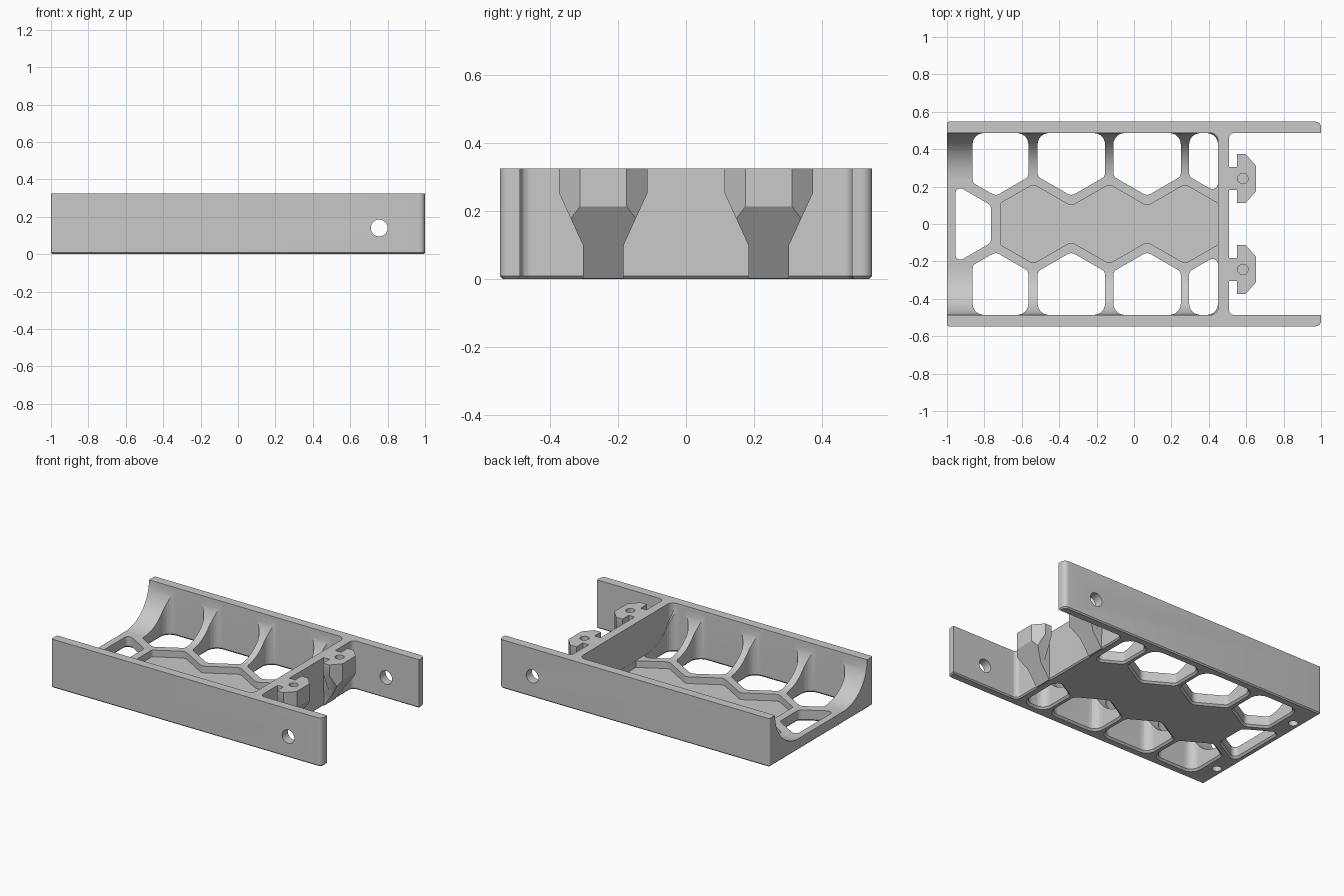
import bpy, bmesh, math
from mathutils import Vector

if "Cube" in bpy.data.objects:
    bpy.data.objects.remove(bpy.data.objects["Cube"])

gray = bpy.data.materials.new("plain gray")
gray.diffuse_color = (0.585, 0.585, 0.585, 1)
gray.use_nodes = True
gray.node_tree.nodes["Principled BSDF"].inputs["Base Color"].default_value = gray.diffuse_color


def rounded(points, steps=7):
    """Outline with filleted corners; each point is (u, v, radius)."""
    out, n = [], len(points)
    for i in range(n):
        p = Vector(points[i][:2])
        r = points[i][2]
        if r <= 0:
            out.append(p)
            continue
        a = (Vector(points[i - 1][:2]) - p).normalized()
        b = (Vector(points[(i + 1) % n][:2]) - p).normalized()
        half = a.angle(b) / 2
        centre = p + (a + b).normalized() * (r / math.sin(half))
        s = p + a * (r / math.tan(half)) - centre
        e = p + b * (r / math.tan(half)) - centre
        sweep = s.angle_signed(e)
        for k in range(steps + 1):
            t = -sweep * k / steps
            out.append(centre + Vector((s.x * math.cos(t) - s.y * math.sin(t),
                                        s.x * math.sin(t) + s.y * math.cos(t))))
    return out


def offset(outline, d):
    """Grow an outline by d."""
    n = len(outline)
    area = sum(outline[i - 1].cross(outline[i]) for i in range(n))
    sign = 1 if area > 0 else -1
    out = []
    for i in range(n):
        a = (outline[i] - outline[i - 1]).normalized()
        b = (outline[(i + 1) % n] - outline[i]).normalized()
        na, nb = Vector((a.y, -a.x)), Vector((b.y, -b.x))
        out.append(outline[i] + (na + nb) * (sign * d / (1 + na.dot(nb))))
    return out


def prism(name, outline, lo, hi, axis="z", chamfer=0, top_outline=None):
    """Extrude a closed outline along an axis, with an optional chamfer at the low end."""
    place = {"x": lambda u, v, w: (w, u, v),
             "y": lambda u, v, w: (u, w, v),
             "z": lambda u, v, w: (u, v, w)}[axis]
    bm = bmesh.new()
    rings = [(outline, lo), (top_outline or outline, hi)]
    if chamfer:
        rings = [(offset(outline, -chamfer), lo), (outline, lo + chamfer), (outline, hi)]
    loops = [[bm.verts.new(place(u, v, w)) for u, v in ring] for ring, w in rings]
    bm.faces.new(loops[0])
    bm.faces.new(loops[-1])
    n = len(outline)
    for low, high in zip(loops, loops[1:]):
        for i in range(n):
            bm.faces.new((low[i - 1], low[i], high[i], high[i - 1]))
    bmesh.ops.recalc_face_normals(bm, faces=bm.faces)
    mesh = bpy.data.meshes.new(name)
    bm.to_mesh(mesh)
    bm.free()
    mesh.materials.append(gray)
    obj = bpy.data.objects.new(name, mesh)
    bpy.context.collection.objects.link(obj)
    return obj


def circle(u, v, r, n=32):
    return [(u + r * math.cos(2 * math.pi * i / n), v + r * math.sin(2 * math.pi * i / n))
            for i in range(n)]


def combine(target, tool, operation="DIFFERENCE"):
    mod = target.modifiers.new("cut", "BOOLEAN")
    mod.operation, mod.solver, mod.object = operation, "EXACT", tool
    bpy.context.view_layer.objects.active = target
    bpy.ops.object.modifier_apply(modifier=mod.name)
    bpy.data.objects.remove(tool)


def cut_through(target, outline, flare):
    """Vertical opening whose lower rim is chamfered."""
    combine(target, prism("opening_cutter", outline, -0.1, 0.4))
    combine(target, prism("rim_cutter", offset(outline, flare + 0.01), -0.01, flare + 0.002,
                          top_outline=offset(outline, -0.002)))


def mirrored(points):
    return [(x, -y, r) for x, y, r in reversed(points)]


def finish(obj):
    bpy.ops.object.select_all(action="DESELECT")
    obj.select_set(True)
    bpy.context.view_layer.objects.active = obj
    bpy.ops.object.shade_smooth_by_angle(angle=math.radians(30))


# Main sizes
W, IN, H, FLOOR, POCKET = 0.547, 0.487, 0.325, 0.075, 0.03
SLOPE = math.tan(math.radians(30))

# Tray block, with an open bay that leaves two long arms
half = [(-1, -W, 0.012), (1, -W, 0.03)]
tray = prism("tray", rounded(half + mirrored(half)), 0, H, chamfer=0.008)
bay = [(0.507, -IN, 0.03), (1.2, -IN, 0)]
cut_through(tray, rounded(bay + mirrored(bay)), 0.008)

# Rounded trough along the inside, with upright fillets at the cross wall
R = H - FLOOR
trough = [(-IN, 0.5)] + [(-IN + R - R * math.cos(t), H - R * math.sin(t))
                         for t in [math.pi / 2 * i / 16 for i in range(17)]]
trough += [(-y, z) for y, z in reversed(trough)]
cutter = prism("trough_cutter", trough, -1.1, 0.6, "x")
ends = [(-1.05, -IN - 0.001, 0), (0.45, -IN - 0.001, 0.045)]
combine(cutter, prism("trough_end", rounded(ends + mirrored(ends)), -0.1, 0.45), "INTERSECT")
combine(tray, cutter)


def valley(x, c, low):
    return low + abs(x - c) * SLOPE


# Honeycomb side openings
for c, x0, x1 in [(-0.74, -0.863, -0.565), (-0.335, -0.515, -0.155),
                  (0.07, -0.11, 0.25), (0.475, 0.295, 0.449)]:
    top = IN - 0.001
    pts = [(x0, top, 0.06), (x0, valley(x0, c, 0.15), 0.03)]
    if c < x1:
        pts.append((c, 0.15, 0.04))
    pts += [(x1, valley(x1, c, 0.15), 0.03), (x1, top, 0.06)]
    for p in (pts, mirrored(pts)):
        cut_through(tray, rounded(p), 0.012)

# End opening
end = [(-0.955, 0.19, 0.025), (-0.92, 0.19, 0.03), (-0.765, 0.1, 0.03)]
cut_through(tray, rounded(end + mirrored(end)), 0.012)

# Zigzag pocket in the floor
zig = [(-0.715, 0.111, 0.02)]
for i in range(6):
    zig.append((-0.5375 + 0.2025 * i, 0.095 if i % 2 else 0.212, 0.04))
zig[-1] = (0.449, 0.11, 0)
combine(tray, prism("pocket_cutter", rounded(zig + mirrored(zig)), POCKET, 0.3))

# Cross holes in the arms and blind holes underneath
combine(tray, prism("cross_hole_cutter", circle(0.755, 0.14, 0.045), -1, 1, "y"))
for y in (-0.355, 0.355):
    combine(tray, prism("foot_hole_cutter", circle(-0.945, y, 0.029), -0.1, 0.05))
finish(tray)

# Two flared hooks on the cross wall
for side, name in ((-1, "front_hook"), (1, "back_hook")):
    y = side * 0.243
    plan = [(0.5, 0.062), (0.55, 0.062), (0.55, 0.13), (0.597, 0.13), (0.653, 0.068)]
    plan = [(u, y + v) for u, v in plan] + [(u, y - v) for u, v in reversed(plan)]
    hook = prism(name, plan, 0.002, H)
    taper = [(0.06, -0.1), (0.06, 0.1), (0.131, 0.255), (0.131, 0.5)]
    taper = [(y + u, v) for u, v in taper] + [(y - u, v) for u, v in reversed(taper)]
    combine(hook, prism("taper", taper, 0.3, 0.8, "x"), "INTERSECT")
    slope = [(0.4, -0.1), (0.507, -0.1), (0.507, 0), (0.654, 0.215), (0.654, 0.5), (0.4, 0.5)]
    combine(hook, prism("slope", slope, -1, 1, "y"), "INTERSECT")
    combine(hook, prism("screw_cutter", circle(0.582, y, 0.028, 24), 0.2, 0.5))
    finish(hook)
